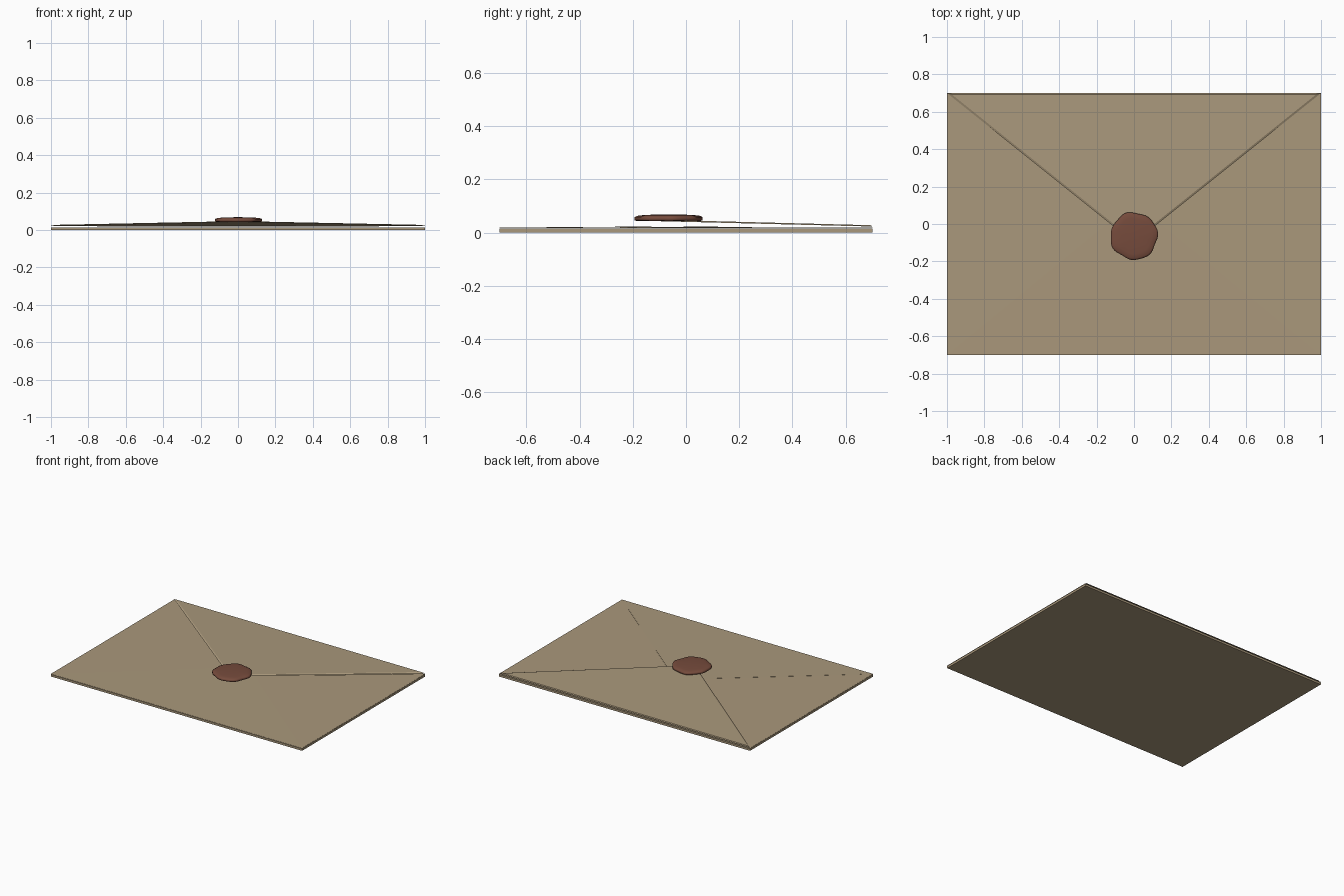
import bpy, bmesh, math

cube = bpy.data.objects.get("Cube")
if cube:
    bpy.data.objects.remove(cube, do_unlink=True)


def make_material(name, color):
    mat = bpy.data.materials.new(name)
    mat.use_nodes = True
    mat.diffuse_color = (*color, 1)
    mat.node_tree.nodes["Principled BSDF"].inputs["Base Color"].default_value = (*color, 1)
    return mat


def loft(name, rings, mat, smooth=False):
    """Closed solid through a stack of rings with equal point counts."""
    bm = bmesh.new()
    loops = [[bm.verts.new(p) for p in ring] for ring in rings]
    count = len(loops[0])
    for low, high in zip(loops, loops[1:]):
        for i in range(count):
            j = (i + 1) % count
            bm.faces.new((low[i], low[j], high[j], high[i]))
    bm.faces.new(loops[0][::-1])
    bm.faces.new(loops[-1])
    bmesh.ops.recalc_face_normals(bm, faces=bm.faces)
    for face in bm.faces:
        face.smooth = smooth
    mesh = bpy.data.meshes.new(name)
    bm.to_mesh(mesh)
    bm.free()
    mesh.materials.append(mat)
    obj = bpy.data.objects.new(name, mesh)
    bpy.context.collection.objects.link(obj)
    return obj


def flap(name, corners, thickness, mat, rim=0.0):
    """Thin triangular sheet; rim draws its upper face inward."""
    center = [sum(c[k] for c in corners) / 3 for k in range(3)]
    top = []
    for x, y, z in corners:
        top.append((x + (center[0] - x) * rim, y + (center[1] - y) * rim, z + thickness))
    return loft(name, [corners, top], mat)


paper = make_material("tan paper", (0.40, 0.315, 0.20))
wax = make_material("dark red wax", (0.18, 0.07, 0.045))

W, D = 1.0, 0.7

# Flat envelope body
rect = [(-W, -D), (W, -D), (W, D), (-W, D)]
loft("envelope_body", [[(x, y, z) for x, y in rect] for z in (0, 0.015)], paper)

# Side flaps, mirrored
for side, label in ((1, "left"), (-1, "right")):
    flap(label + "_flap", [(side * W, -D, 0.018), (side * W, D, 0.018), (side * 0.06, 0, 0.02)],
         0.001, paper)

# Bottom flap over the side flaps
flap("bottom_flap", [(-W, -D, 0.018), (W, -D, 0.018), (0, 0.12, 0.024)], 0.001, paper)

# Raised closing flap
flap("top_flap", [(W, D, 0.023), (-W, D, 0.023), (0, -0.1, 0.043)], 0.005, paper, 0.025)

# Wax seal with an uneven rim and rounded shading
def seal_ring(scale, z):
    ring = []
    for i in range(48):
        a = math.tau * i / 48
        wobble = 0.003 * math.sin(7 * a + 1) + 0.003 * math.sin(4 * a)
        r = (0.126 + wobble) * scale
        ring.append((r * math.cos(a), -0.065 + r * math.sin(a), z))
    return ring


profile = [(0.05, 0.043), (0.9, 0.043), (1, 0.046), (1, 0.058),
           (0.93, 0.063), (0.75, 0.066), (0.4, 0.068), (0.05, 0.069)]
seal = loft("wax_seal", [seal_ring(s, z) for s, z in profile], wax, smooth=True)
